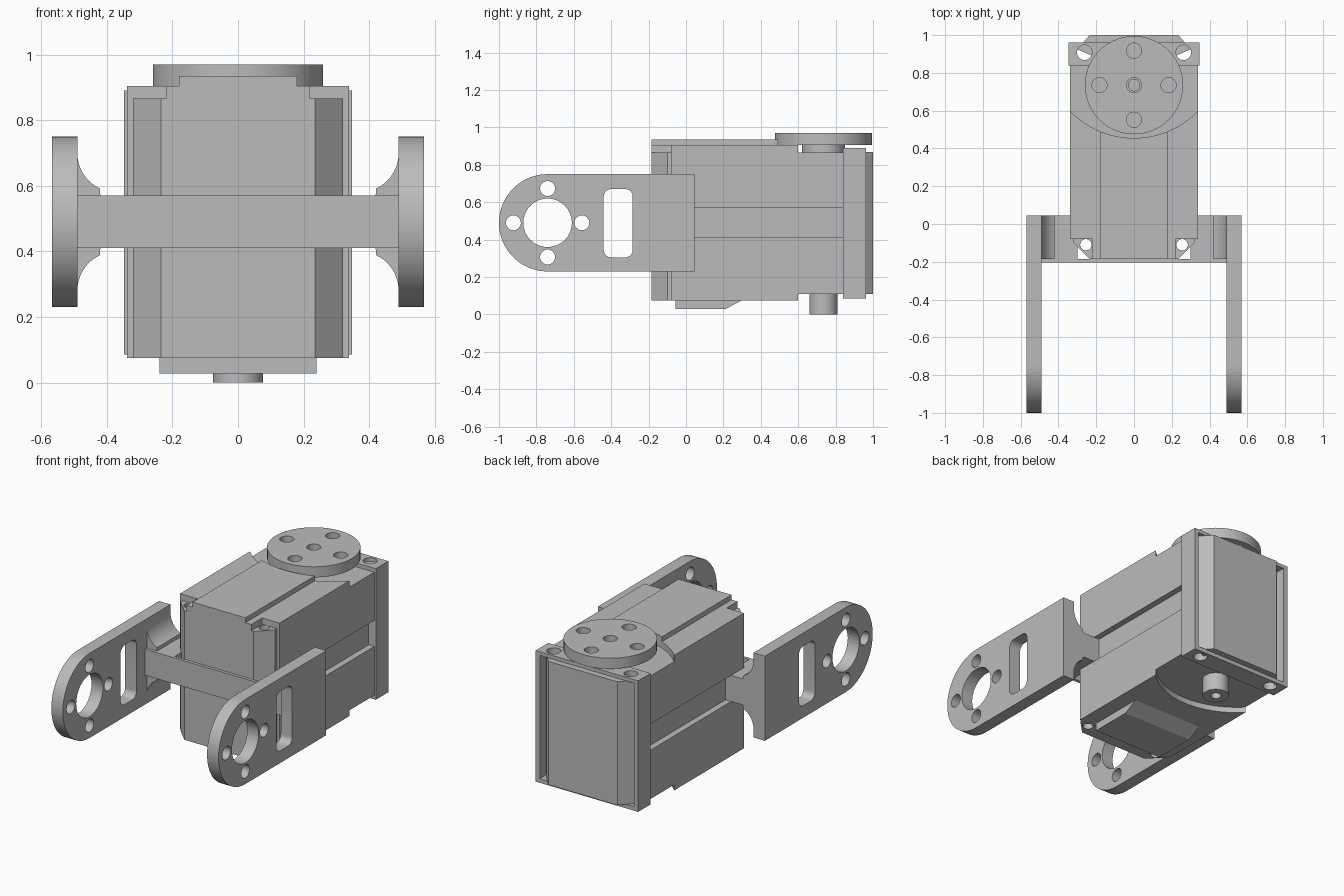
import bpy, bmesh, math
from mathutils import Matrix, Vector

cube = bpy.data.objects.get("Cube")
if cube:
    bpy.data.objects.remove(cube, do_unlink=True)

grey = bpy.data.materials.new("plain grey")
grey.use_nodes = True
grey.diffuse_color = (0.5, 0.5, 0.5, 1)
grey.node_tree.nodes["Principled BSDF"].inputs["Base Color"].default_value = (0.5, 0.5, 0.5, 1)


def prism(name, pts, axis, lo, hi):
    """Extrude a 2D outline along an axis; x uses (y,z), y uses (x,z), z uses (x,y)."""
    place = {"x": lambda a, b: (lo, a, b), "y": lambda a, b: (a, lo, b), "z": lambda a, b: (a, b, lo)}[axis]
    shift = {"x": (hi - lo, 0, 0), "y": (0, hi - lo, 0), "z": (0, 0, hi - lo)}[axis]
    bm = bmesh.new()
    face = bm.faces.new([bm.verts.new(place(a, b)) for a, b in pts])
    ext = bmesh.ops.extrude_face_region(bm, geom=[face])
    bmesh.ops.translate(bm, vec=shift, verts=[v for v in ext["geom"] if isinstance(v, bmesh.types.BMVert)])
    bmesh.ops.recalc_face_normals(bm, faces=bm.faces)
    mesh = bpy.data.meshes.new(name)
    bm.to_mesh(mesh)
    bm.free()
    mesh.materials.append(grey)
    obj = bpy.data.objects.new(name, mesh)
    bpy.context.collection.objects.link(obj)
    return obj


def rect(a0, a1, b0, b1):
    return [(a0, b0), (a1, b0), (a1, b1), (a0, b1)]


def arc(a, b, r, start=0, end=360, n=48):
    full = end - start == 360
    steps = n if full else n + 1
    return [(a + r * math.cos(math.radians(start + (end - start) * i / n)),
             b + r * math.sin(math.radians(start + (end - start) * i / n))) for i in range(steps)]


def box(name, x0, x1, y0, y1, z0, z1):
    return prism(name, rect(x0, x1, y0, y1), "z", z0, z1)


def cut(obj, cutters):
    for c in cutters:
        c.hide_render = True
        mod = obj.modifiers.new("cut", "BOOLEAN")
        mod.operation, mod.solver, mod.object = "DIFFERENCE", "EXACT", c
    bpy.context.view_layer.objects.active = obj
    for mod in list(obj.modifiers):
        bpy.ops.object.modifier_apply(modifier=mod.name)
    for c in cutters:
        bpy.data.objects.remove(c, do_unlink=True)


def smooth(obj):
    bpy.ops.object.select_all(action="DESELECT")
    obj.select_set(True)
    bpy.context.view_layer.objects.active = obj
    bpy.ops.object.shade_smooth_by_angle(angle=math.radians(30))


def round_holes(axis, centres, r, lo, hi):
    return [prism("hole_cutter", arc(a, b, r, n=32), axis, lo, hi) for a, b in centres]


def ring(a, b, r):
    return [(a + r, b), (a - r, b), (a, b + r), (a, b - r)]


W = 0.338
SHAFT_Y = 0.735

# Motor housing with bevelled front corners
housing = prism("housing", [(-0.235, -0.185), (0.235, -0.185), (0.32, -0.1), (0.32, -0.08), (W, -0.08),
                            (W, 0.85), (-W, 0.85), (-W, -0.08), (-0.32, -0.08), (-0.32, -0.1)], "z", 0.075, 0.905)
cutters = []
for s in (-1, 1):
    # side groove, front mounting notch and screw hole
    cutters.append(box("groove", *sorted((s * 0.3, s * 0.5)), -0.3, 0.84, 0.41, 0.57))
    cutters.append(box("notch", *sorted((s * 0.22, s * 0.5)), -0.3, -0.08, 0.866, 1))
cutters += round_holes("z", [(-0.255, -0.11), (0.255, -0.11)], 0.03, -0.1, 1.1)
for lo, hi in ((0.866, 1.1), (-0.1, 0.11)):
    cutters.append(prism("recess", arc(0, 0.925, 0.47, n=96), "z", lo, hi))
cut(housing, cutters)
smooth(housing)

# Raised top cover ending in the curved recess
cover = box("top_cover", -0.18, 0.18, -0.185, 0.6, 0.9, 0.935)
cut(cover, [prism("recess", arc(0, 0.925, 0.47, n=96), "z", 0.8, 1.1)])
smooth(cover)

# Cable hump underneath
hump = prism("bottom_hump", [(-0.055, 0.08), (-0.055, 0.028), (0.21, 0.028), (0.3, 0.076), (0.3, 0.08)],
             "x", -0.24, 0.24)

# Rear frame with screw holes and a sunken pocket
frame = box("rear_frame", -0.348, 0.348, 0.84, 0.962, 0.085, 0.89)
cut(frame, [box("pocket", -0.32, 0.32, 0.9, 1.1, 0.11, 0.868)]
    + round_holes("z", [(-0.262, 0.908), (0.262, 0.908)], 0.04, -0.1, 1.1))
smooth(frame)

# Bulging rear panel
panel = prism("rear_panel", [(-0.22, 0.89), (0.22, 0.89), (0.3, 0.925), (0.235, 1.0), (-0.235, 1.0), (-0.3, 0.925)],
              "z", 0.11, 0.868)

# Output disc, its neck and the rear idler shaft
disc = prism("output_disc", arc(0, SHAFT_Y, 0.26, n=72), "z", 0.905, 0.97)
cut(disc, round_holes("z", ring(0, SHAFT_Y, 0.183) + [(0, SHAFT_Y)], 0.04, 0.8, 1.1))
smooth(disc)
neck = prism("disc_neck", arc(0, SHAFT_Y, 0.115), "z", 0.86, 0.906)
cut(neck, round_holes("z", [(0, SHAFT_Y)], 0.03, 0.88, 1.0))
smooth(neck)
idler = prism("idler_shaft", arc(0, SHAFT_Y, 0.076), "z", 0, 0.115)
cut(idler, round_holes("z", [(0, SHAFT_Y)], 0.03, -0.1, 0.06))
smooth(idler)

# Bracket crossbar in front of the housing
box("bracket_crossbar", -0.49, 0.49, -0.203, -0.185, 0.41, 0.57)

CY, CZ = -0.74, 0.49
slot = (arc(-0.325, 0.63, 0.04, 0, 90, 8) + arc(-0.4, 0.63, 0.04, 90, 180, 8)
        + arc(-0.4, 0.345, 0.04, 180, 270, 8) + arc(-0.325, 0.345, 0.04, 270, 360 - 0.01, 8))
for s, side in ((-1, "right"), (1, "left")):
    # Arm plate with rounded end, bearing hole, screw holes and slot
    lo, hi = sorted((s * 0.49, s * 0.568))
    arm = prism(side + "_arm_plate", [(0.045, 0.23), (0.045, 0.75)] + arc(CY, CZ, 0.26, 90, 270, 40), "x", lo, hi)
    cut(arm, round_holes("x", [(CY, CZ)], 0.13, -1, 1) + round_holes("x", ring(CY, CZ, 0.183), 0.04, -1, 1)
        + [prism("slot_cutter", slot, "x", -1, 1)])
    smooth(arm)
    # Web reaching into the groove, flaring into the arm with concave fillets
    upper = [(s * a, b) for a, b in arc(0.37, 0.7, 0.12, 0, -65, 12)]
    lower = [(a, 0.98 - b) for a, b in reversed(upper)]
    web = prism(side + "_web", upper + [(s * 0.42, 0.57), (s * 0.3, 0.57), (s * 0.3, 0.41), (s * 0.42, 0.41)] + lower,
                "y", -0.185, 0.045)
    smooth(web)
